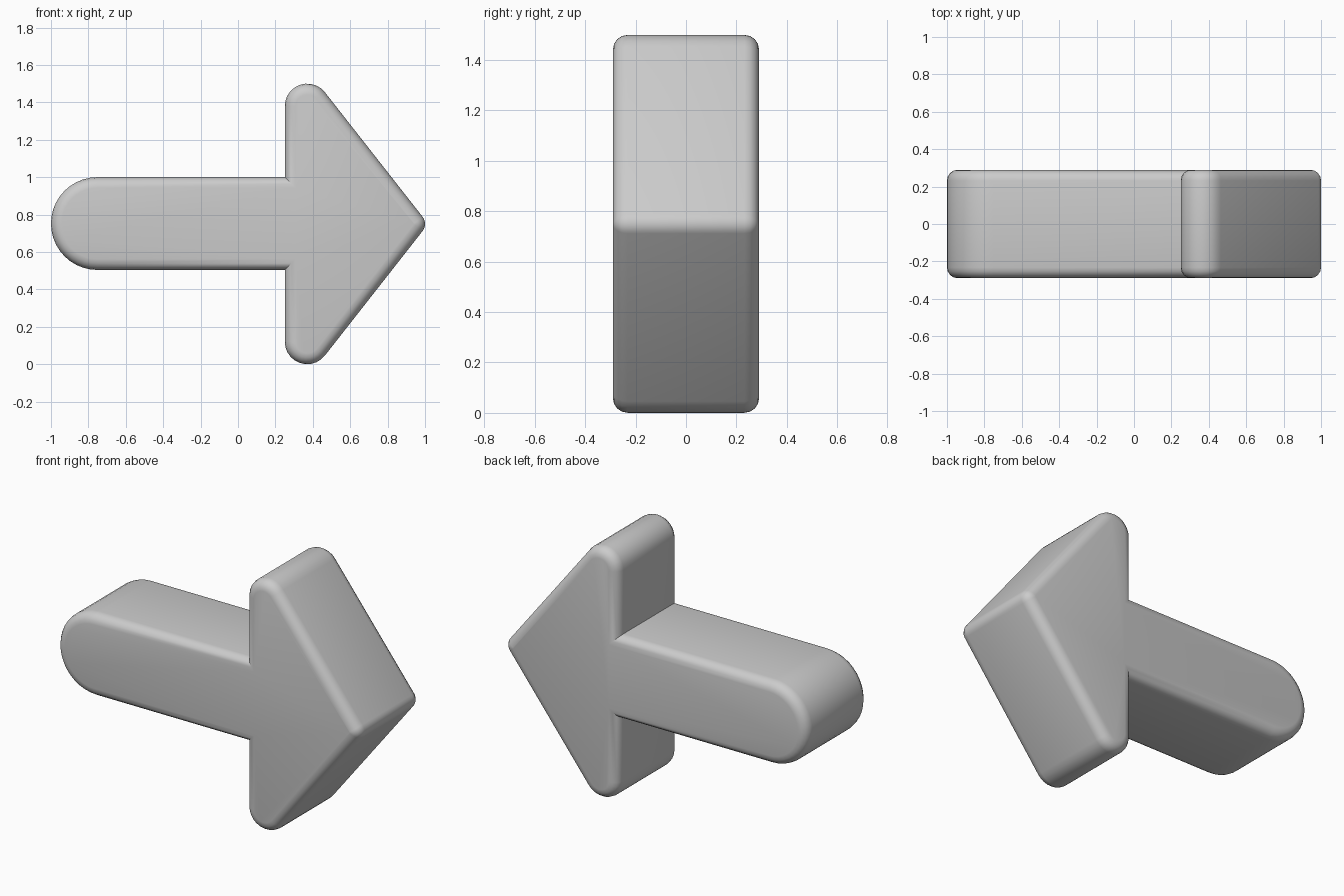
import bpy, bmesh
from math import radians, cos, sin, pi

if "Cube" in bpy.data.objects:
    bpy.data.objects.remove(bpy.data.objects["Cube"])

MID = 0.752     # height of the arrow axis
HALF = 0.29     # half thickness
ROUND = 0.058   # rim rounding radius
STEPS = 4


def arc(cx, cz, r, a0, a1, n):
    return [(cx + r * cos(radians(a0 + (a1 - a0) * i / n)),
             cz + r * sin(radians(a0 + (a1 - a0) * i / n))) for i in range(n + 1)]


def outline(d):
    """Arrow silhouette shrunk inwards by d, running clockwise."""
    pts = arc(-0.752, MID, 0.248 - d, 270, 90, 20)               # rounded tail
    pts.append((0.25 + d, MID + 0.248 - d))                      # upper inner corner
    pts += arc(0.37, 1.38, 0.12 - d, 180, 38.1, 10)              # upper barb
    pts += arc(0.938, 0.75, 0.062 - d, 38.1, -38.1, 6)           # tip
    pts += arc(0.37, 0.12, 0.12 - d, -38.1, -180, 10)            # lower barb
    pts.append((0.25 + d, MID - 0.248 + d))                      # lower inner corner
    return pts


# Rim sections from the front face to the back face: (inset, depth)
half = []
for i in range(STEPS + 1):
    a = pi / 2 * i / STEPS
    half.append((ROUND * (1 - sin(a)), -HALF + ROUND * (1 - cos(a))))
sections = half + [(d, -y) for d, y in reversed(half)]

bm = bmesh.new()
loops = [[bm.verts.new((x, y, z)) for x, z in outline(d)] for d, y in sections]
for a, b in zip(loops, loops[1:]):
    n = len(a)
    for i in range(n):
        j = (i + 1) % n
        bm.faces.new((a[i], a[j], b[j], b[i]))
bm.faces.new(loops[0])
bm.faces.new(loops[-1])
bmesh.ops.recalc_face_normals(bm, faces=bm.faces)

mesh = bpy.data.meshes.new("arrow")
bm.to_mesh(mesh)
bm.free()
arrow = bpy.data.objects.new("arrow", mesh)
bpy.context.collection.objects.link(arrow)

# Smooth the rounded rims
bpy.context.view_layer.objects.active = arrow
arrow.select_set(True)
bpy.ops.object.shade_smooth_by_angle(angle=radians(30))
